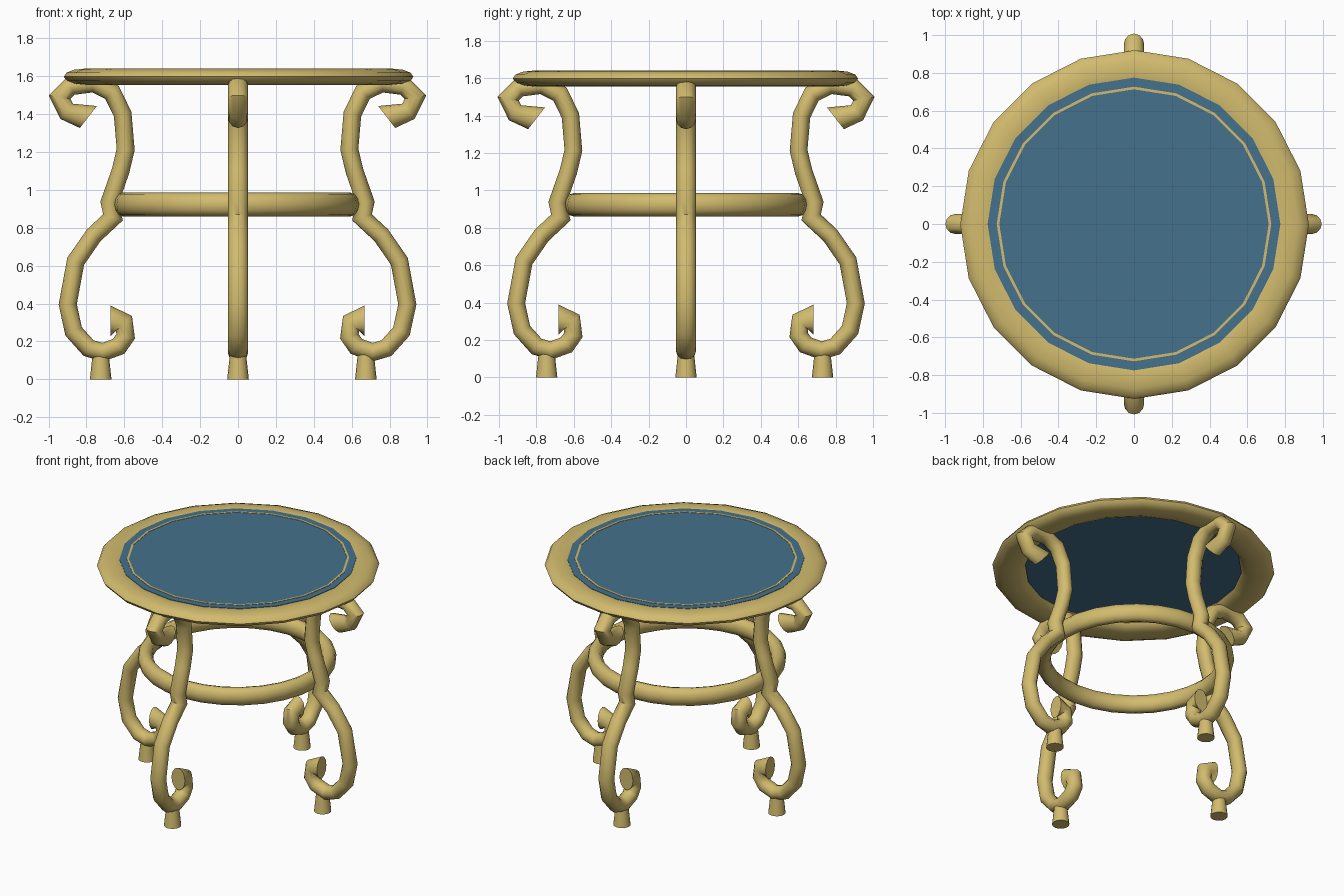
import bpy, bmesh, math
from mathutils import Vector

if "Cube" in bpy.data.objects:
    bpy.data.objects.remove(bpy.data.objects["Cube"])


def material(name, rgb):
    m = bpy.data.materials.new(name)
    m.diffuse_color = (*rgb, 1)
    m.use_nodes = True
    m.node_tree.nodes["Principled BSDF"].inputs["Base Color"].default_value = m.diffuse_color
    return m


GOLD = material("antique gold", (0.645, 0.50, 0.156))
BLUE = material("slate blue", (0.058, 0.165, 0.262))


def finish(name, bm, mat, angle=45, loc=(0, 0, 0)):
    bmesh.ops.recalc_face_normals(bm, faces=bm.faces[:])
    me = bpy.data.meshes.new(name)
    bm.to_mesh(me)
    bm.free()
    me.materials.append(mat)
    ob = bpy.data.objects.new(name, me)
    ob.location = loc
    bpy.context.collection.objects.link(ob)
    bpy.context.view_layer.objects.active = ob
    ob.select_set(True)
    bpy.ops.object.shade_smooth_by_angle(angle=math.radians(angle))
    ob.select_set(False)
    return ob


def bridge(bm, a, b):
    n = len(a)
    for i in range(n):
        bm.faces.new((a[i], a[(i + 1) % n], b[(i + 1) % n], b[i]))


def revolve(name, profile, mat, seg, loc=(0, 0, 0), angle=45):
    """Turn a closed (r, z) profile around the z axis."""
    bm = bmesh.new()
    rings = []
    for k in range(seg):
        t = math.tau * k / seg
        rings.append([bm.verts.new((r * math.cos(t), r * math.sin(t), z)) for r, z in profile])
    for k in range(seg):
        bridge(bm, rings[k], rings[(k + 1) % seg])
    return finish(name, bm, mat, angle, loc)


def ellipse(r, z, a, b, n=12):
    return [(r + a * math.cos(math.tau * i / n), z + b * math.sin(math.tau * i / n)) for i in range(n)]


def frustum(name, r1, r2, z1, z2, mat, seg, loc=(0, 0)):
    bm = bmesh.new()
    bmesh.ops.create_cone(bm, cap_ends=True, segments=seg, radius1=r1, radius2=r2, depth=z2 - z1)
    return finish(name, bm, mat, 40, (loc[0], loc[1], (z1 + z2) / 2))


# Scrolled leg centre line (radius, height), from top curl to bottom curl
PATH = [(.785, 1.385), (.90, 1.415), (.937, 1.49), (.88, 1.547), (.757, 1.563),
        (.66, 1.515), (.604, 1.40), (.588, 1.214), (.615, 1.10), (.673, .935),
        (.655, .855), (.757, .76), (.852, .623), (.894, .396), (.863, .253),
        (.784, .165), (.71, .143), (.625, .174), (.588, .227), (.597, .295), (.667, .309)]
END_SIDES = {0: Vector((-.045, .058)), len(PATH) - 1: Vector((0, .08))}
HALF, WIDE, SIDES = .047, .054, 12


def leg(name, angle, shift):
    pts = [Vector(p) for p in PATH]
    bm = bmesh.new()
    rings = []
    ca, sa = math.cos(angle), math.sin(angle)
    for i, p in enumerate(pts):
        if i in END_SIDES:
            side = END_SIDES[i]                      # slanted cut at curl ends
        else:
            d1 = (p - pts[i - 1]).normalized()
            d2 = (pts[i + 1] - p).normalized()
            t = (d1 + d2).normalized()
            side = Vector((-t.y, t.x)) * HALF / max(.8, t.dot(d1))
        ring = []
        for k in range(SIDES):
            c, s = math.cos(math.tau * k / SIDES), math.sin(math.tau * k / SIDES)
            q = p + side * c
            r, w = q.x + shift, WIDE * s
            ring.append(bm.verts.new((r * ca - w * sa, r * sa + w * ca, q.y)))
        rings.append(ring)
    for a, b in zip(rings, rings[1:]):
        bridge(bm, a, b)
    bm.faces.new(rings[0])
    bm.faces.new(rings[-1])
    return finish(name, bm, GOLD, 45)


# Legs and feet: direction, outward shift, foot distance
for side, deg, shift, foot in (("right", 0, 0, .675), ("back", 90, .014, .73),
                               ("left", 180, .005, .725), ("front", 270, .014, .745)):
    a = math.radians(deg)
    leg(side + "_leg", a, shift)
    frustum(side + "_foot", .057, .043, 0, .13, GOLD, 16, (foot * math.cos(a), foot * math.sin(a)))

# Stretcher ring joining the legs
revolve("stretcher_ring", ellipse(.60, .923, .05, .063), GOLD, 28, (-.007, 0, 0))

# Table top: rounded rim, blue panel, thin inlaid band
revolve("top_rim", ellipse(.815, 1.5975, .108, .0425), GOLD, 20, (.003, -.003, 0))
frustum("top_panel", .775, .775, 1.612, 1.6385, BLUE, 20).rotation_euler.z = 0
revolve("inlay_band", [(.713, 1.636), (.727, 1.636), (.727, 1.641), (.713, 1.641)], GOLD, 20, angle=30)
